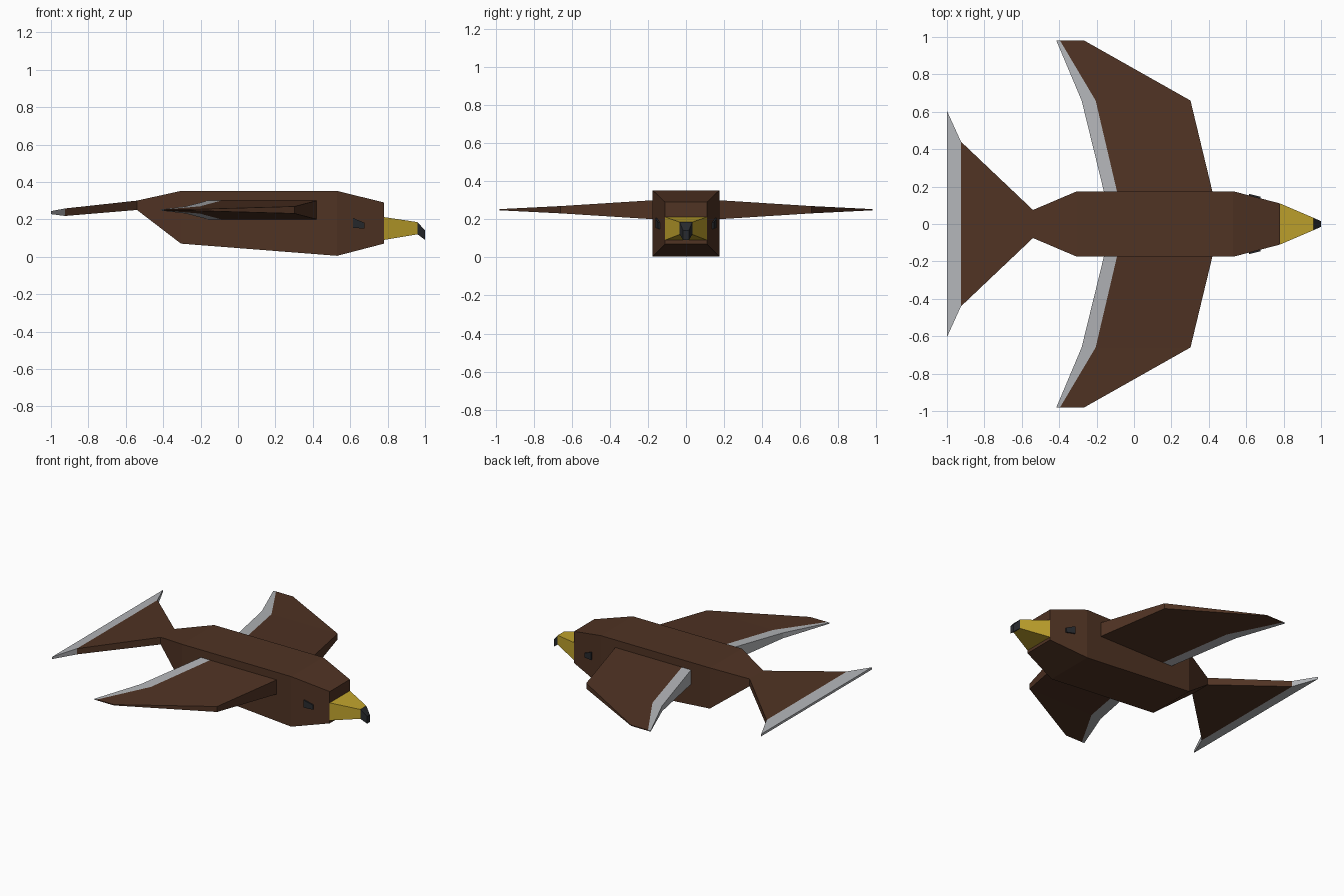
import bpy, bmesh

if "Cube" in bpy.data.objects:
    bpy.data.objects.remove(bpy.data.objects["Cube"])


def material(name, rgb):
    m = bpy.data.materials.new(name)
    m.diffuse_color = (*rgb, 1)
    m.use_nodes = True
    m.node_tree.nodes["Principled BSDF"].inputs["Base Color"].default_value = m.diffuse_color
    return m


BROWN = material("brown feathers", (0.080, 0.033, 0.017))
GREY = material("pale grey feathers", (0.45, 0.46, 0.48))
YELLOW = material("yellow beak", (0.53, 0.37, 0.026))
DARK = material("dark slate", (0.021, 0.023, 0.027))


def loft(name, rings, mat, mirror=False):
    """Skin a row of four-cornered rings into a closed flat-shaded solid."""
    bm = bmesh.new()
    loops = [[bm.verts.new(p) for p in ring] for ring in rings]
    for a, b in zip(loops, loops[1:]):
        for i in range(4):
            j = (i + 1) % 4
            bm.faces.new((a[i], a[j], b[j], b[i]))
    bm.faces.new(loops[0][::-1])
    bm.faces.new(loops[-1])
    if mirror:
        geom = bm.verts[:] + bm.edges[:] + bm.faces[:]
        copy = bmesh.ops.duplicate(bm, geom=geom)["geom"]
        for v in copy:
            if isinstance(v, bmesh.types.BMVert):
                v.co.y = -v.co.y
    bmesh.ops.recalc_face_normals(bm, faces=bm.faces[:])
    mesh = bpy.data.meshes.new(name)
    bm.to_mesh(mesh)
    bm.free()
    mesh.materials.append(mat)
    obj = bpy.data.objects.new(name, mesh)
    bpy.context.collection.objects.link(obj)
    return obj


def across(x, w, z0, z1):
    """Rectangular section facing along x."""
    return [(x, -w, z0), (x, w, z0), (x, w, z1), (x, -w, z1)]


def along(y, x0, x1, t, z=0.25):
    """Rectangular wing section facing along y, t is half the thickness."""
    return [(x0, y, z - t), (x1, y, z - t), (x1, y, z + t), (x0, y, z + t)]


# Body and head
loft("body", [across(-0.54, 0.075, 0.25, 0.30), across(-0.305, 0.175, 0.07, 0.352),
              across(0.53, 0.175, 0.005, 0.352), across(0.78, 0.11, 0.07, 0.29)], BROWN)

# Beak and hooked tip
loft("beak", [across(0.78, 0.11, 0.09, 0.212), across(0.96, 0.033, 0.12, 0.185)], YELLOW)
loft("beak_tip", [across(0.96, 0.033, 0.12, 0.185), across(1.0, 0.015, 0.09, 0.14)], DARK)

# Tail and its pale edge
tail_end = across(-0.925, 0.44, 0.218, 0.258)
loft("tail", [across(-0.54, 0.075, 0.25, 0.30), tail_end], BROWN)
loft("tail_edge", [tail_end, across(-1.0, 0.605, 0.228, 0.244)], GREY)

# Wings: y, trailing x, hinge x, leading x, half thickness
stations = [(0.17, -0.16, -0.09, 0.42, 0.05),
            (0.66, -0.28, -0.205, 0.302, 0.019),
            (0.98, -0.415, -0.395, -0.265, 0.003)]
loft("wings", [along(y, h, l, t) for y, b, h, l, t in stations], BROWN, mirror=True)
loft("wing_edges", [along(y, b, h, t) for y, b, h, l, t in stations], GREY, mirror=True)

# Eyes: slanted plates lying on the tapered sides of the head
profile = [(0.615, 0.155), (0.675, 0.15), (0.675, 0.182), (0.615, 0.207)]


def eye_ring(lift):
    return [(x, 0.175 - (x - 0.53) * 0.26 + lift, z) for x, z in profile]


loft("eyes", [eye_ring(-0.001), eye_ring(0.0085)], DARK, mirror=True)
